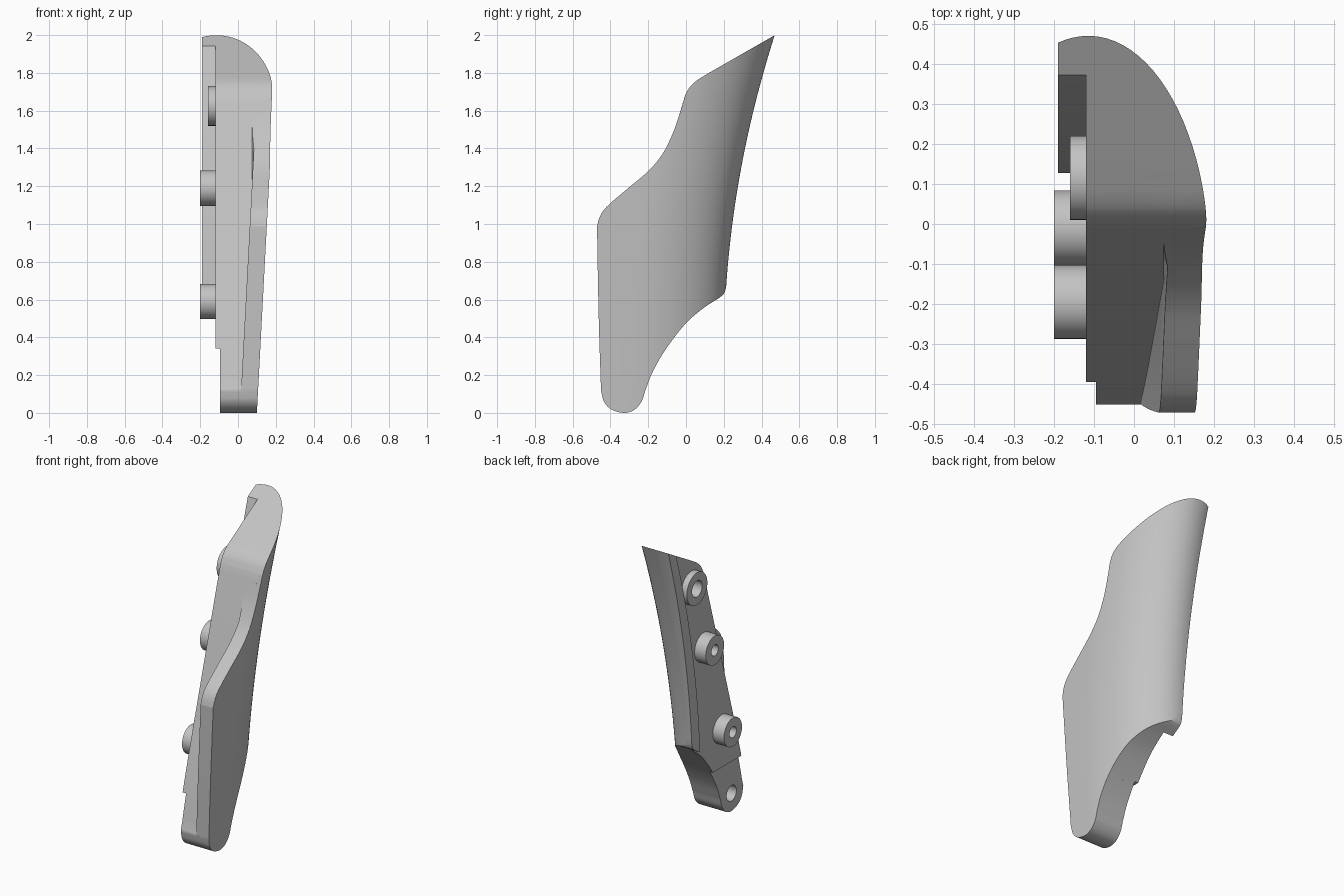
import bpy, bmesh, math
from mathutils import Vector

if "Cube" in bpy.data.objects:
    bpy.data.objects.remove(bpy.data.objects["Cube"])

grey = bpy.data.materials.new("light_grey")
grey.diffuse_color = (0.55, 0.55, 0.55, 1)
grey.use_nodes = True
grey.node_tree.nodes["Principled BSDF"].inputs["Base Color"].default_value = grey.diffuse_color


def add_object(name, bm):
    bmesh.ops.recalc_face_normals(bm, faces=bm.faces)
    me = bpy.data.meshes.new(name)
    bm.to_mesh(me)
    bm.free()
    me.materials.append(grey)
    ob = bpy.data.objects.new(name, me)
    bpy.context.collection.objects.link(ob)
    return ob


def stack(name, rings):
    """Skin a list of closed rings into a capped solid."""
    bm = bmesh.new()
    rows = [[bm.verts.new(p) for p in r] for r in rings]
    n = len(rows[0])
    for a, b in zip(rows, rows[1:]):
        for i in range(n):
            bm.faces.new((a[i], a[(i + 1) % n], b[(i + 1) % n], b[i]))
    bm.faces.new(rows[0][::-1])
    bm.faces.new(rows[-1])
    return add_object(name, bm)


def smooth(points, steps=5):
    """Catmull-Rom curve through open points."""
    v = [Vector(p) for p in points]
    v = [2 * v[0] - v[1]] + v + [2 * v[-1] - v[-2]]
    out = []
    for a, b, c, d in zip(v, v[1:], v[2:], v[3:]):
        for k in range(steps):
            t = k / steps
            out.append(0.5 * (2 * b + (c - a) * t + (2 * a - 5 * b + 4 * c - d) * t * t
                              + (3 * b - a - 3 * c + d) * t ** 3))
    return out + [v[-2]]


def prism(name, profile, x0=-0.4, x1=0.4):
    return stack(name, [[(x, p[0], p[1]) for p in profile] for x in (x0, x1)])


def boolean(ob, cutter, op):
    m = ob.modifiers.new("cut", 'BOOLEAN')
    m.object, m.operation, m.solver = cutter, op, 'EXACT'
    bpy.context.view_layer.objects.active = ob
    bpy.ops.object.modifier_apply(modifier=m.name)
    bpy.data.objects.remove(cutter)


def back(z):
    return 0.275 + 0.1675 * (z - 1.2) + 0.095 * (z - 1.2) ** 2


def outer_curve(z, x_min, inset):
    """Quarter-ellipse outer skin at height z, from the rear round to the front."""
    a, b = 0.5 - inset, 0.32 - inset
    cx, cy = 0.1 + 0.053 * z - 0.32, back(z) - 0.5
    t0 = math.asin(max(-1, min(1, (x_min - cx) / b)))
    n = 28
    pts = []
    for i in range(n + 1):
        t = t0 + (math.pi / 2 - t0) * i / n
        pts.append((cx + b * math.sin(t), cy + a * math.cos(t), z))
    return pts + [(cx + b, -0.7, z)]


def shell_ring(z):
    x_in, y = 0.01 + 0.053 * z, back(z)
    return outer_curve(z, -0.19, 0) + [(x_in, -0.7, z), (x_in, y - 0.42, z),
                                      (-0.08, y - 0.12, z), (-0.12, y - 0.08, z),
                                      (-0.19, y - 0.08, z)]


def core_ring(x_min):
    return lambda z: outer_curve(z, x_min, 0.03) + [(x_min, -0.7, z)]


def body(name, ring, profile):
    ob = stack(name, [ring(-0.1 + 2.3 * i / 40) for i in range(41)])
    boolean(ob, prism("cutter", profile), 'INTERSECT')
    return ob


# Side outlines as (y, z)
foot = smooth([(-0.45, 0.12), (-0.435, 0.06), (-0.395, 0.018), (-0.33, 0),
               (-0.275, 0.015), (-0.235, 0.06), (-0.215, 0.12)])
heel = smooth([(-0.215, 0.12), (-0.175, 0.22), (-0.105, 0.34), (0, 0.475),
               (0.1, 0.56), (0.18, 0.612), (0.205, 0.64), (0.216, 0.69)])
beyond = [Vector((0.26, 0.76)), Vector((0.7, 0.8)), Vector((0.7, 2.131))]
crown = smooth([(0.13, 1.805), (0.06, 1.762), (0.02, 1.725), (-0.005, 1.68)])
bulge = smooth([(-0.005, 1.68), (-0.035, 1.58), (-0.07, 1.48), (-0.125, 1.37), (-0.2, 1.28),
                (-0.3, 1.195), (-0.4, 1.11), (-0.445, 1.06), (-0.468, 1.0), (-0.47, 0.93),
                (-0.462, 0.5), (-0.45, 0.12)])
spine = smooth([(-0.005, 1.68), (-0.08, 1.43), (-0.2, 1.02), (-0.32, 0.61),
                (-0.395, 0.34), (-0.447, 0.12)])

# Curved outer shell with its rear lip
shell = body("outer_shell", shell_ring, foot[:-1] + heel + beyond + crown[:-1] + bulge[:-1])

# Inner core above the step, and thinner tab below it
upper = [p for p in heel if p.y >= 0.339]
core = body("inner_core", core_ring(-0.12),
            upper + beyond + crown[:-1] + [p for p in spine if p.y >= 0.339])
tab = body("lower_tab", core_ring(-0.095),
           foot[:-1] + [p for p in heel if p.y < 0.4] + [p for p in spine[:-1] if p.y < 0.4])


def circle(y, z, r, n=40):
    return [(y + r * math.cos(2 * math.pi * i / n), z + r * math.sin(2 * math.pi * i / n))
            for i in range(n)]


# Round bosses with blind holes: y, z, radius, hole radius, face x
bosses = [("lower_boss", -0.195, 0.59, 0.092, 0.035, -0.2),
          ("middle_boss", -0.01, 1.19, 0.094, 0.035, -0.2),
          ("upper_boss", 0.115, 1.625, 0.105, 0.052, -0.16)]
for name, y, z, r, hole, x in bosses:
    boss = prism(name, circle(y, z, r), x, -0.1)
    boolean(boss, prism("cutter", circle(y, z, hole), -0.3, -0.05), 'DIFFERENCE')
    boolean(core, prism("cutter", circle(y, z, hole), -0.3, -0.02), 'DIFFERENCE')
boolean(tab, prism("cutter", circle(-0.33, 0.115, 0.05), -0.3, 0.0), 'DIFFERENCE')

# Smooth shading with crisp edges
for ob in bpy.context.collection.objects:
    bpy.ops.object.select_all(action='DESELECT')
    ob.select_set(True)
    bpy.context.view_layer.objects.active = ob
    bpy.ops.object.shade_smooth_by_angle(angle=math.radians(30))
